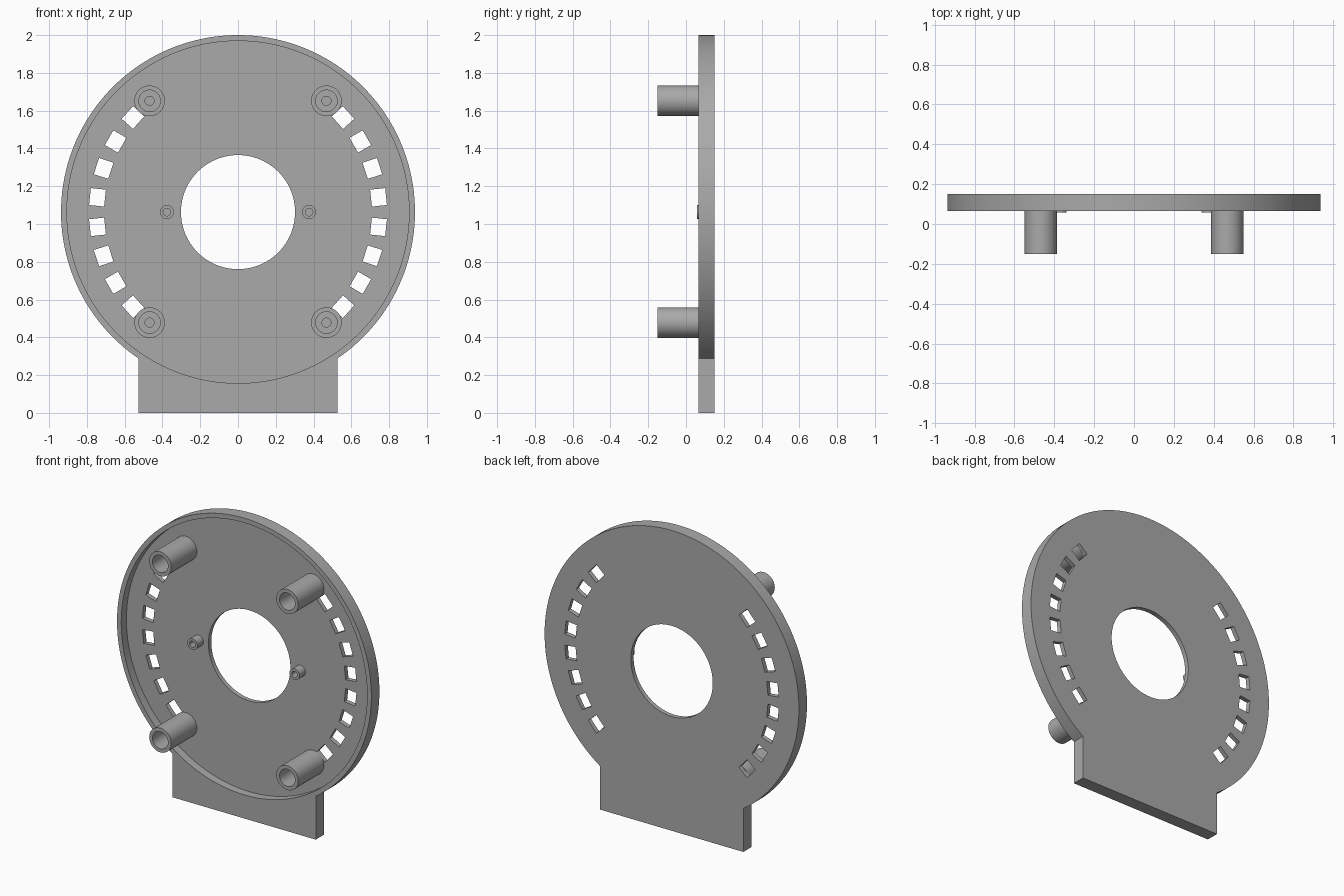
import bpy, math
from mathutils import Matrix, Vector

if "Cube" in bpy.data.objects:
    bpy.data.objects.remove(bpy.data.objects["Cube"])

CZ = 1.063                      # height of the disc centre
FRONT, FLOOR, BACK = 0.065, 0.12, 0.15

grey = bpy.data.materials.new("grey plastic")
grey.diffuse_color = (0.40, 0.40, 0.40, 1)
grey.use_nodes = True
grey.node_tree.nodes["Principled BSDF"].inputs["Base Color"].default_value = grey.diffuse_color


def cylinder(name, r, y0, y1, x=0, z=CZ, sides=128):
    bpy.ops.mesh.primitive_cylinder_add(vertices=sides, radius=r, depth=y1 - y0,
                                        location=(x, (y0 + y1) / 2, z),
                                        rotation=(math.pi / 2, 0, 0))
    ob = bpy.context.object
    ob.name = name
    ob.data.materials.append(grey)
    return ob


def box(name, size, loc, turn=0):
    bpy.ops.mesh.primitive_cube_add(size=1, location=loc, rotation=(0, turn, 0))
    ob = bpy.context.object
    ob.name = name
    ob.scale = size
    ob.data.materials.append(grey)
    return ob


def combine(target, tool, operation):
    mod = target.modifiers.new(operation.lower(), 'BOOLEAN')
    mod.operation, mod.object, mod.solver = operation, tool, 'EXACT'
    bpy.context.view_layer.objects.active = target
    bpy.ops.object.modifier_apply(modifier=mod.name)
    bpy.data.objects.remove(tool)


def smooth(ob):
    bpy.ops.object.select_all(action='DESELECT')
    ob.select_set(True)
    bpy.context.view_layer.objects.active = ob
    bpy.ops.object.shade_smooth_by_angle(angle=math.radians(30))


def tube(name, x, z, y_front, profile, sides):
    """Blind tube: profile lists (radius, y) from the outer foot to the axis."""
    verts, faces = [], []
    for r, y in profile:
        for i in range(sides):
            a = 2 * math.pi * i / sides
            verts.append((r * math.cos(a), y, r * math.sin(a)))
    for k in range(len(profile) - 1):
        for i in range(sides):
            j = (i + 1) % sides
            faces.append((k * sides + i, k * sides + j,
                          (k + 1) * sides + j, (k + 1) * sides + i))
    last = (len(profile) - 1) * sides
    faces.append(tuple(last + i for i in range(sides)))
    faces.append(tuple(reversed(range(sides))))
    me = bpy.data.meshes.new(name)
    me.from_pydata(verts, [], faces)
    me.materials.append(grey)
    ob = bpy.data.objects.new(name, me)
    ob.location = (x, 0, z)
    bpy.context.collection.objects.link(ob)
    smooth(ob)


# Disc joined with the rectangular foot
plate = cylinder("dial_plate", 0.937, FRONT, BACK, sides=160)
foot = box("foot", (1.055, BACK - FRONT, 0.5), (0, (FRONT + BACK) / 2, 0.25))
combine(plate, foot, 'UNION')

# Shallow round recess that leaves the rim, and the central opening
combine(plate, cylinder("recess", 0.906, FRONT - 0.1, FLOOR, sides=160), 'DIFFERENCE')
combine(plate, cylinder("opening", 0.302, 0, 0.3, sides=96), 'DIFFERENCE')

# Two arcs of eight square windows
for side in (0, 180):
    for k in range(8):
        a = math.radians(side - 42 + 12 * k)
        loc = (0.748 * math.cos(a), 0.13, CZ + 0.748 * math.sin(a))
        combine(plate, box("window", (0.08, 0.2, 0.09), loc, -a), 'DIFFERENCE')
smooth(plate)

# Four stand-off posts with stepped bores, and two small pegs
for s, side in ((-1, "left"), (1, "right")):
    for z, level in ((0.478, "lower"), (1.652, "upper")):
        tube(f"{level}_{side}_post", s * 0.468, z, -0.15,
             [(0.081, FLOOR + 0.005), (0.081, -0.15), (0.057, -0.15),
              (0.057, 0.06), (0.024, 0.06), (0.024, FLOOR)], 48)
    tube(f"{side}_peg", s * 0.376, CZ, 0.057,
         [(0.037, FLOOR + 0.005), (0.037, 0.057), (0.02, 0.057), (0.02, FLOOR)], 32)
